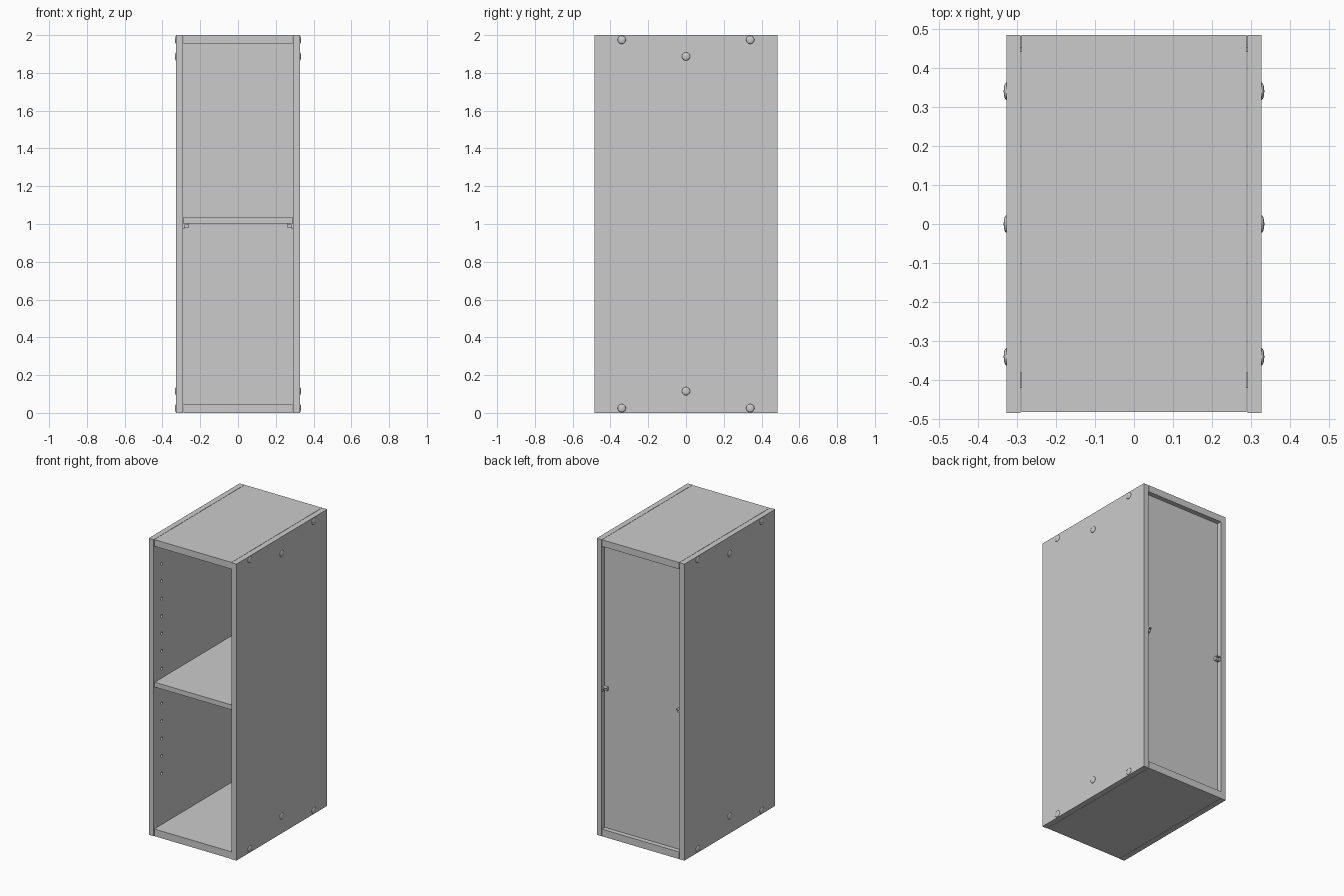
import bpy, bmesh, math
from mathutils import Matrix

if "Cube" in bpy.data.objects:
    bpy.data.objects.remove(bpy.data.objects["Cube"])

grey = bpy.data.materials.new("panel_grey")
grey.diffuse_color = (0.6, 0.6, 0.6, 1)
grey.use_nodes = True
grey.node_tree.nodes["Principled BSDF"].inputs["Base Color"].default_value = grey.diffuse_color

W, D, H, T = 0.327, 0.484, 2.0, 0.037   # half width, half depth, height, panel thickness
IN = W - T                              # inner face of the sides


def finish(name, bm):
    me = bpy.data.meshes.new(name)
    bm.to_mesh(me)
    bm.free()
    me.materials.append(grey)
    ob = bpy.data.objects.new(name, me)
    bpy.context.collection.objects.link(ob)
    return ob


def add_box(bm, x, y, z):
    size = [b - a for a, b in (x, y, z)]
    mid = [(a + b) / 2 for a, b in (x, y, z)]
    bmesh.ops.create_cube(bm, size=1, matrix=Matrix.Translation(mid) @ Matrix.Diagonal((*size, 1)))


def box(name, x, y, z):
    bm = bmesh.new()
    add_box(bm, x, y, z)
    return finish(name, bm)


# top, bottom, shelf and recessed back
box("top_panel", (-IN + 0.002, IN - 0.002), (-D + 0.003, D), (1.955, H))
box("bottom_panel", (-IN + 0.002, IN - 0.002), (-D + 0.003, D), (0, 0.048))
box("shelf", (-IN + 0.002, IN - 0.002), (-D + 0.008, 0.44), (1.003, 1.036))
box("back_panel", (-IN, IN), (0.44, 0.452), (0.048, 1.955))

for s, side in ((-1, "left"), (1, "right")):
    # side panel with two columns of shelf-pin holes
    panel = box(side + "_panel", sorted((s * IN, s * W)), (-D, D), (0, H))
    bm = bmesh.new()
    for y in (-0.4, 0.36):
        for k in range(-5, 8):
            m = Matrix.Translation((s * IN, y, 0.98 + 0.118 * k)) @ Matrix.Rotation(math.pi / 2, 4, 'Y')
            bmesh.ops.create_cone(bm, cap_ends=True, segments=12, radius1=0.01,
                                  radius2=0.01, depth=0.04, matrix=m)
    cutter = finish(side + "_hole_cutter", bm)
    cutter.hide_render = True
    cutter.hide_set(True)
    cut = panel.modifiers.new("holes", 'BOOLEAN')
    cut.object = cutter
    cut.operation = 'DIFFERENCE'
    cut.solver = 'EXACT'

    # L-shaped shelf supports
    for y, end in ((-0.4, "front"), (0.46, "rear")):
        bm = bmesh.new()
        add_box(bm, sorted((s * (IN - 0.006), s * IN)), (y - 0.02, y + 0.02), (0.975, 1.003))
        add_box(bm, sorted((s * (IN - 0.028), s * IN)), (y - 0.02, y + 0.02), (0.996, 1.003))
        add_box(bm, sorted((s * (IN - 0.028), s * IN)), (y - 0.008, y + 0.008), (0.978, 1.0))
        finish(f"{side}_{end}_shelf_support", bm)

    # domed screw heads
    bm = bmesh.new()
    for y, z in ((-0.34, 0.025), (0.34, 0.025), (0, 0.115),
                 (-0.34, 1.975), (0.34, 1.975), (0, 1.887)):
        m = (Matrix.Translation((s * W, y, z)) @ Matrix.Rotation(math.pi / 2, 4, 'Y')
             @ Matrix.Diagonal((1, 1, 0.3, 1)))
        bmesh.ops.create_uvsphere(bm, u_segments=16, v_segments=8, radius=0.022, matrix=m)
    for f in bm.faces:
        f.smooth = True
    finish(side + "_screw_heads", bm)
